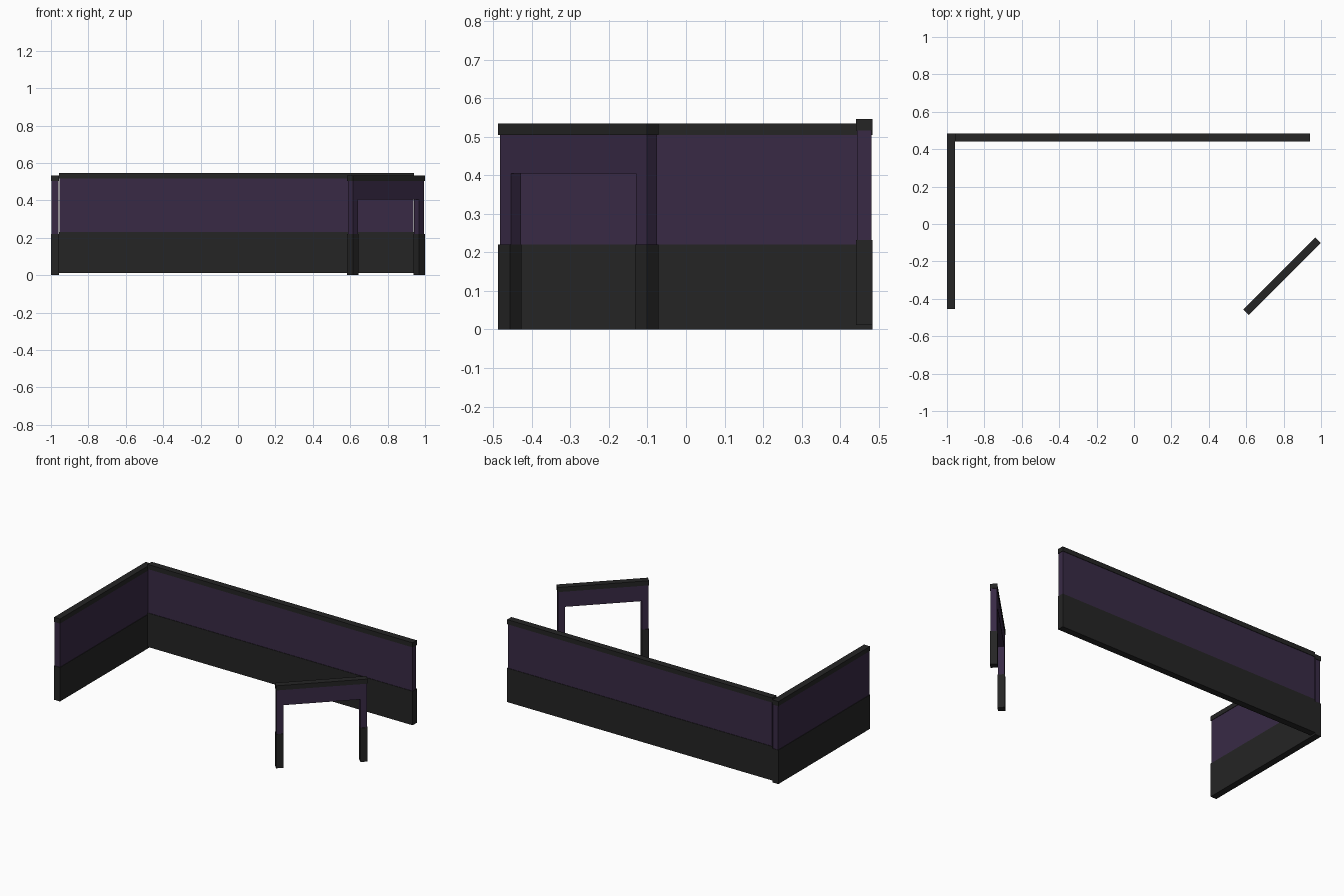
import bpy, bmesh
from math import radians
from mathutils import Matrix

if "Cube" in bpy.data.objects:
    bpy.data.objects.remove(bpy.data.objects["Cube"])

T = 0.043      # wall thickness
INSET = 0.003  # panel recess behind base and cap


def material(name, color):
    m = bpy.data.materials.new(name)
    m.diffuse_color = color
    m.use_nodes = True
    m.node_tree.nodes["Principled BSDF"].inputs["Base Color"].default_value = m.diffuse_color
    return m


BLACK = material("black_trim", (0.018, 0.018, 0.018, 1))
PURPLE = material("purple_panel", (0.040, 0.023, 0.060, 1))


def slab(name, profile, thick, mat, place):
    """Extrude a side profile (length, height) symmetrically through the wall."""
    bm = bmesh.new()
    face = bm.faces.new([bm.verts.new((u, -thick / 2, z)) for u, z in profile])
    ext = bmesh.ops.extrude_face_region(bm, geom=[face])
    verts = [v for v in ext["geom"] if isinstance(v, bmesh.types.BMVert)]
    bmesh.ops.translate(bm, verts=verts, vec=(0, thick, 0))
    bmesh.ops.recalc_face_normals(bm, faces=bm.faces)
    me = bpy.data.meshes.new(name)
    bm.to_mesh(me)
    bm.free()
    me.materials.append(mat)
    ob = bpy.data.objects.new(name, me)
    ob.matrix_world = place
    bpy.context.collection.objects.link(ob)


def rect(a, b, z0, z1):
    return [(a, z0), (b, z0), (b, z1), (a, z1)]


def placing(x, y, z, angle):
    return Matrix.Translation((x, y, z)) @ Matrix.Rotation(radians(angle), 4, 'Z')


BASE, CAP, TOP = 0.22, 0.504, 0.534


def wall(name, length, place):
    h = length / 2
    slab(name + "_base", rect(-h, h, 0, BASE), T, BLACK, place)
    slab(name + "_panel", rect(-h + INSET, h - INSET, BASE, CAP), T - 2 * INSET, PURPLE, place)
    slab(name + "_cap", rect(-h, h, CAP, TOP), T, BLACK, place)


# Long back wall, raised slightly, and the left side wall
wall("back_wall", 1.899, placing(-0.0075, 0.4625, 0.012, 0))
wall("left_wall", 0.938, placing(-0.9785, 0.015, 0, 90))

# Diagonal doorway frame
door = placing(0.7915, -0.279, 0, 45)
h, post, opening = 0.2725, 0.043, 0.404
o, i = h - INSET, h - post
slab("doorway_left_base", rect(-h, -i, 0, BASE), T, BLACK, door)
slab("doorway_right_base", rect(i, h, 0, BASE), T, BLACK, door)
slab("doorway_panel", [(-o, BASE), (-i, BASE), (-i, opening), (i, opening),
                       (i, BASE), (o, BASE), (o, CAP), (-o, CAP)],
     T - 2 * INSET, PURPLE, door)
slab("doorway_cap", rect(-h, h, CAP, TOP), T, BLACK, door)
